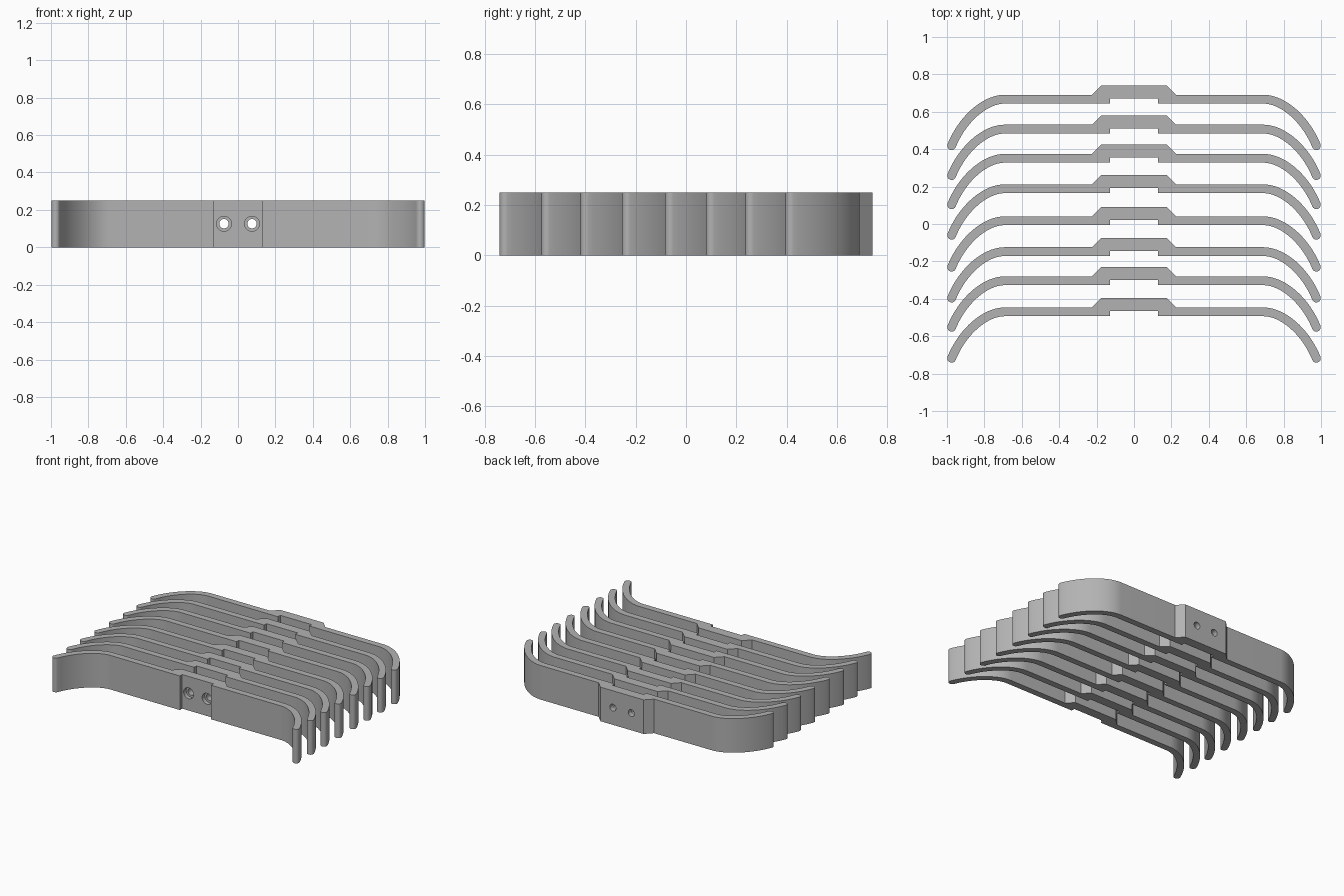
import bpy, bmesh, math
from mathutils import Vector

if "Cube" in bpy.data.objects:
    bpy.data.objects.remove(bpy.data.objects["Cube"])

HEIGHT, HALF_T = 0.25, 0.0235
# y of the back of each bracket's pad
BACKS = [0.741, 0.581, 0.425, 0.262, 0.091, -0.074, -0.230, -0.396]

grey = bpy.data.materials.new("grey")
grey.diffuse_color = (0.45, 0.45, 0.45, 1)
grey.use_nodes = True
grey.node_tree.nodes["Principled BSDF"].inputs["Base Color"].default_value = grey.diffuse_color


def bezier(a, b, c, d, t):
    s = 1 - t
    return a * s**3 + b * 3 * s * s * t + c * 3 * s * t * t + d * t**3


# Centre line of the curved arm, local y = 0 at the pad back
ctrl = [Vector(p) for p in ((0.69, -0.0735), (0.80, -0.0735), (0.92, -0.185), (0.975, -0.322))]
N = 20
path = [bezier(*ctrl, i / N) for i in range(N + 1)]
outer, inner = [], []
for i, p in enumerate(path):
    d = (path[min(i + 1, N)] - path[max(i - 1, 0)]).normalized()
    if i == 0:
        d = Vector((1, 0))
    n = Vector((-d.y, d.x)) * HALF_T
    outer.append(p + n)
    inner.append(p - n)

# Rounded tip
tip = []
a0 = math.atan2(n.y, n.x)
for k in range(1, 10):
    a = a0 - math.pi * k / 10
    tip.append(path[-1] + HALF_T * Vector((math.cos(a), math.sin(a))))

# Half profile from pad back to recess, then mirrored
half = [Vector((0.175, 0)), Vector((0.225, -0.05))] + outer + tip + inner[::-1]
half += [Vector((0.127, -0.097)), Vector((0.127, -0.07))]
profile = half + [Vector((-p.x, p.y)) for p in reversed(half)]

bm = bmesh.new()
face = bm.faces.new([bm.verts.new((p.x, p.y, 0)) for p in profile])
ext = bmesh.ops.extrude_face_region(bm, geom=[face])
bmesh.ops.translate(bm, vec=(0, 0, HEIGHT),
                    verts=[v for v in ext["geom"] if isinstance(v, bmesh.types.BMVert)])
bmesh.ops.recalc_face_normals(bm, faces=bm.faces)
mesh = bpy.data.meshes.new("bracket")
bm.to_mesh(mesh)
bm.free()
mesh.materials.append(grey)
bracket = bpy.data.objects.new("bracket_1", mesh)
bpy.context.collection.objects.link(bracket)


# Stepped screw holes: wide at the recess, narrow through the pad
def drill(x, radius, y0, y1):
    bpy.ops.mesh.primitive_cylinder_add(vertices=32, radius=radius, depth=y1 - y0,
                                        location=(x, (y0 + y1) / 2, 0.126),
                                        rotation=(math.pi / 2, 0, 0))
    cutter = bpy.context.object
    cutter.name = "hole_cutter"
    cutter.data.materials.append(grey)
    cutter.hide_render = True
    mod = bracket.modifiers.new("hole", 'BOOLEAN')
    mod.operation, mod.solver, mod.object = 'DIFFERENCE', 'EXACT', cutter
    return cutter


cutters = []
for x in (-0.075, 0.075):
    cutters.append(drill(x, 0.04, -0.12, -0.04))
    cutters.append(drill(x, 0.025, -0.13, 0.05))

bpy.context.view_layer.update()
done = bpy.data.meshes.new_from_object(bracket.evaluated_get(bpy.context.evaluated_depsgraph_get()))
bracket.modifiers.clear()
bracket.data = done
for c in cutters:
    bpy.data.objects.remove(c)

# Smooth the arms and holes, keep the edges sharp
bpy.ops.object.select_all(action='DESELECT')
bracket.select_set(True)
bpy.context.view_layer.objects.active = bracket
bpy.ops.object.shade_smooth_by_angle(angle=math.radians(30))

# Row of identical brackets
bracket.location.y = BACKS[0]
for i, y in enumerate(BACKS[1:], 2):
    copy = bracket.copy()
    copy.name = f"bracket_{i}"
    copy.location.y = y
    bpy.context.collection.objects.link(copy)
